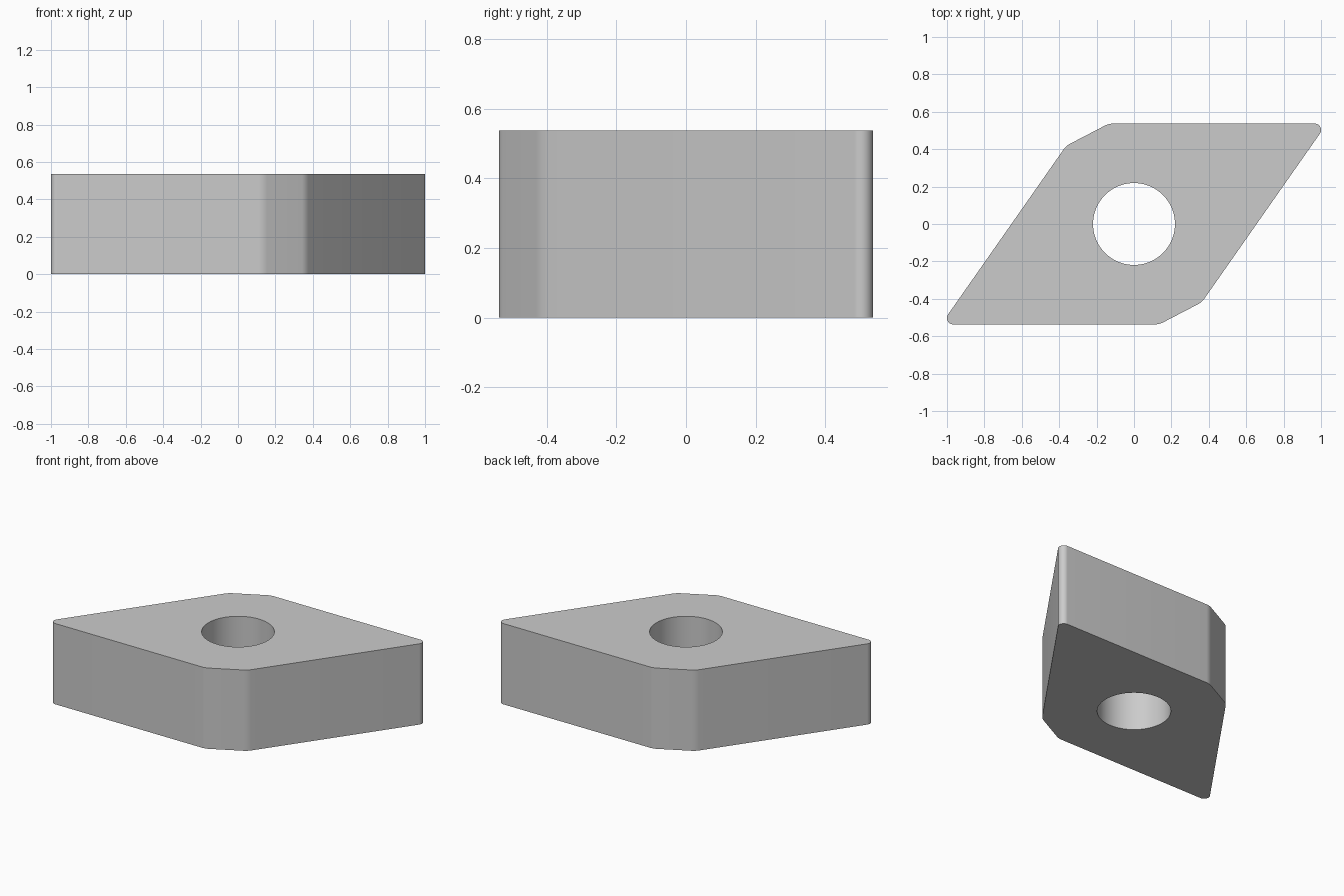
import bpy, bmesh
from math import radians, tan, sin, cos, pi
from mathutils import Vector

if "Cube" in bpy.data.objects:
    bpy.data.objects.remove(bpy.data.objects["Cube"])

R = 0.537          # inscribed circle radius of the rhombus
H = 0.537          # thickness
HALF = radians(27.5)
CUT = 0.145        # length cut from each obtuse corner


def fillet(prev, cur, nxt, radius, steps):
    """Points of a rounded corner."""
    a, b = (prev - cur).normalized(), (nxt - cur).normalized()
    half = a.angle(b) / 2
    centre = cur + (a + b).normalized() * radius / sin(half)
    t = radius / tan(half)
    start, end = cur + a * t - centre, cur + b * t - centre
    total = start.angle(end)
    return [centre + (start * sin(total * (1 - i / steps)) +
                      end * sin(total * i / steps)) / sin(total)
            for i in range(steps + 1)]


# Half of the outline; the other half is its 180 degree rotation
obtuse = Vector((R * tan(HALF), -R))
half_pts = [obtuse + Vector((-CUT, 0)),
            obtuse + CUT * Vector((cos(2 * HALF), sin(2 * HALF))),
            Vector((R / tan(HALF), R))]
pts = half_pts + [-p for p in half_pts]
radii = [0.1, 0.1, 0.034] * 2
outline = []
for i, p in enumerate(pts):
    steps = 16 if radii[i] < 0.05 else 6
    outline += fillet(pts[i - 1], p, pts[(i + 1) % 6], radii[i], steps)

# Round through hole
hole = [Vector((0.219 * cos(2 * pi * i / 72), 0.219 * sin(2 * pi * i / 72)))
        for i in range(72)]

# Extruded flat profile with the hole
curve = bpy.data.curves.new("insert_profile", 'CURVE')
curve.dimensions = '2D'
curve.fill_mode = 'BOTH'
curve.extrude = H / 2
for loop in (outline, hole):
    s = curve.splines.new('POLY')
    s.points.add(len(loop) - 1)
    for q, p in zip(s.points, loop):
        q.co = (p.x, p.y, 0, 1)
    s.use_cyclic_u = True
obj = bpy.data.objects.new("rhombic_insert", curve)
obj.location.z = H / 2
bpy.context.collection.objects.link(obj)
bpy.context.view_layer.objects.active = obj
obj.select_set(True)
bpy.ops.object.convert(target='MESH')
obj = bpy.context.object

# Weld caps to walls and shade
bm = bmesh.new()
bm.from_mesh(obj.data)
bmesh.ops.remove_doubles(bm, verts=bm.verts, dist=1e-5)
bmesh.ops.recalc_face_normals(bm, faces=bm.faces)
bm.to_mesh(obj.data)
bm.free()
bpy.ops.object.shade_smooth_by_angle(angle=radians(30))
